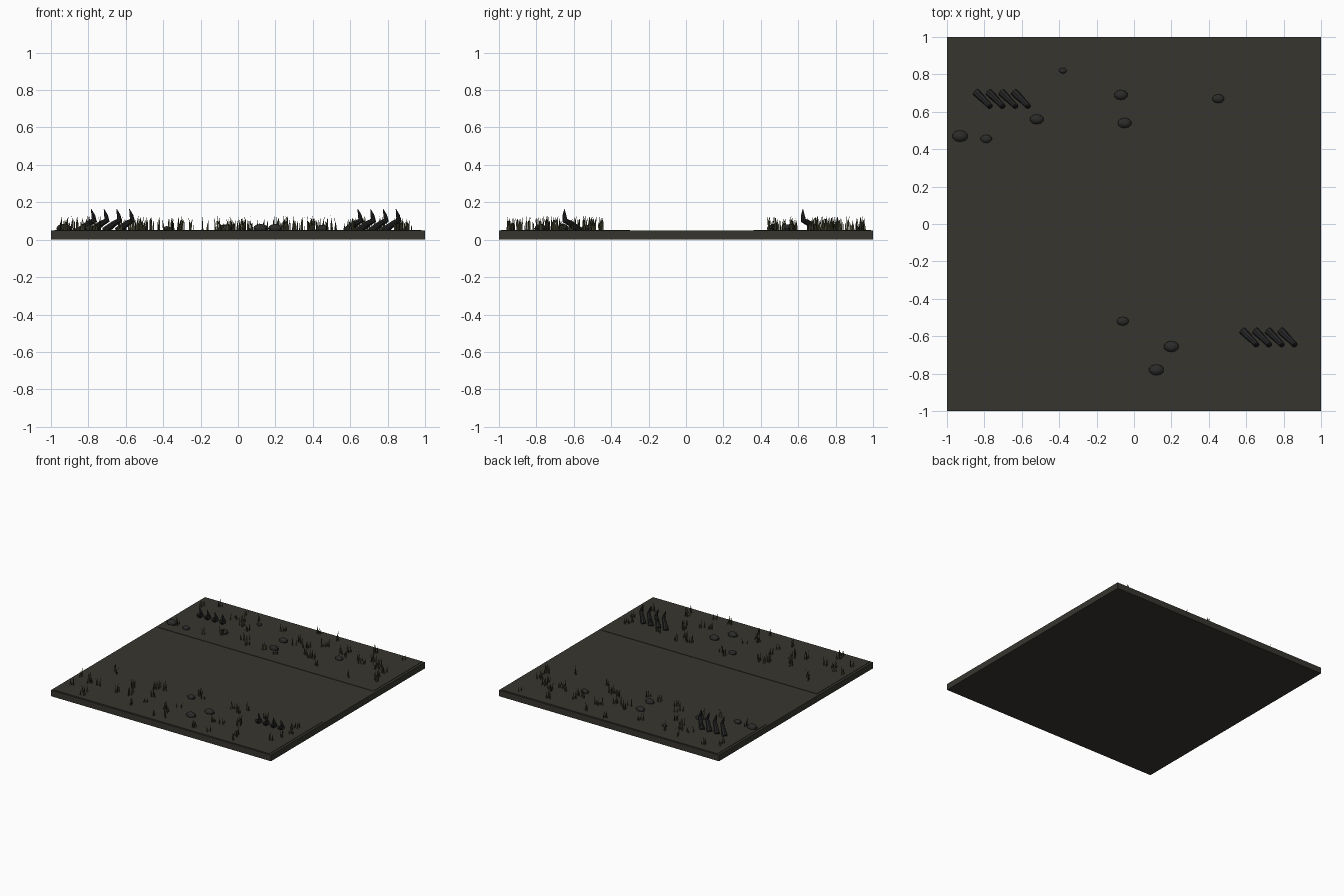
import bpy, bmesh, math, random
from mathutils import Vector

if "Cube" in bpy.data.objects:
    bpy.data.objects.remove(bpy.data.objects["Cube"])

random.seed(7)

def material(name, rgb):
    m = bpy.data.materials.new(name)
    m.diffuse_color = (*rgb, 1)
    m.use_nodes = True
    m.node_tree.nodes["Principled BSDF"].inputs["Base Color"].default_value = m.diffuse_color
    return m

EARTH = material("dark earth", (0.038, 0.036, 0.028))
GRASS = material("dull grass", (0.055, 0.055, 0.028))
STONE = material("dark stone", (0.024, 0.025, 0.023))
CLAW = material("black thorn", (0.018, 0.019, 0.018))

def finish(bm, name, mat, smooth=False):
    me = bpy.data.meshes.new(name)
    bm.to_mesh(me)
    bm.free()
    me.materials.append(mat)
    for p in me.polygons:
        p.use_smooth = smooth
    ob = bpy.data.objects.new(name, me)
    bpy.context.collection.objects.link(ob)
    return ob

def box(name, lo, hi, mat):
    bm = bmesh.new()
    bmesh.ops.create_cube(bm, size=1)
    lo, hi = Vector(lo), Vector(hi)
    for v in bm.verts:
        v.co = Vector([lo[i] + (v.co[i] + 0.5) * (hi[i] - lo[i]) for i in range(3)])
    return finish(bm, name, mat)

# Ground slab with two barely raised verges beside the path
box("ground_slab", (-1, -1, 0), (1, 1, 0.05), EARTH)
box("front_verge", (-0.98, -0.99, 0.049), (0.98, -0.30, 0.053), EARTH)
box("back_verge", (-0.98, 0.36, 0.049), (0.98, 0.99, 0.053), EARTH)

# Flattened stones: x, y, radius
for x, y, r in [(-0.93, 0.47, 0.043), (-0.79, 0.455, 0.031), (-0.52, 0.56, 0.037),
                (-0.05, 0.54, 0.038), (-0.07, 0.69, 0.037), (0.45, 0.67, 0.033),
                (-0.38, 0.82, 0.021), (-0.06, -0.52, 0.033), (0.20, -0.655, 0.041),
                (0.12, -0.78, 0.041)]:
    bm = bmesh.new()
    bmesh.ops.create_uvsphere(bm, u_segments=10, v_segments=6, radius=1)
    for v in bm.verts:
        v.co = Vector((x + v.co.x * r, y + v.co.y * r * 0.72, 0.06 + v.co.z * r * 0.6))
    finish(bm, "stone", STONE)

# Bent thorn: tapering stem that leans forward, then a tip curling upward
PATH = [((-0.085, 0.08, 0.05), 0.021), ((-0.04, 0.035, 0.085), 0.017),
        ((-0.008, 0.003, 0.103), 0.015), ((-0.014, 0.0, 0.13), 0.010),
        ((-0.025, 0.0, 0.165), 0.001)]

def thorn(x, y):
    bm = bmesh.new()
    pts = [Vector(p) for p, r in PATH]
    rings = []
    for i, (p, r) in enumerate(PATH):
        d = (pts[min(i + 1, 4)] - pts[max(i - 1, 0)]).normalized()
        u = d.cross(Vector((1, 1, 0))).normalized()
        w = d.cross(u)
        rings.append([bm.verts.new(pts[i] + Vector((x, y, 0))
                      + r * (u * math.cos(a * math.pi / 4) + w * math.sin(a * math.pi / 4)))
                      for a in range(8)])
    for a, b in zip(rings, rings[1:]):
        for k in range(8):
            bm.faces.new((a[k], a[(k + 1) % 8], b[(k + 1) % 8], b[k]))
    bm.faces.new(rings[0])
    bm.faces.new(rings[-1])
    bmesh.ops.recalc_face_normals(bm, faces=bm.faces)
    finish(bm, "thorn", CLAW)

for gx, gy in [(-0.76, 0.625), (0.665, -0.65)]:
    for i in range(4):
        thorn(gx + i * 0.068, gy)

# Grass tufts: small clumps of thin upright blades on both verges
def grass(name, side):
    bm = bmesh.new()
    for _ in range(48):
        cx = random.uniform(-0.95, 0.94)
        cy = side * random.uniform(0.44, 0.95)
        for _ in range(random.randint(3, 5)):
            p = Vector((cx + random.uniform(-0.018, 0.018),
                        cy + random.uniform(-0.018, 0.018), 0.05))
            a = random.uniform(0, math.pi)
            d = Vector((math.cos(a), math.sin(a), 0))
            h = random.uniform(0.04, 0.08)
            lean = d * random.uniform(-0.012, 0.012)
            w = 0.005
            l0, r0 = bm.verts.new(p - d * w), bm.verts.new(p + d * w)
            m = p + lean * 0.35 + Vector((0, 0, h * 0.55))
            l1, r1 = bm.verts.new(m - d * w * 0.7), bm.verts.new(m + d * w * 0.7)
            t = bm.verts.new(p + lean + Vector((0, 0, h)))
            bm.faces.new((l0, r0, r1, l1))
            bm.faces.new((l1, r1, t))
    finish(bm, name, GRASS)

grass("front_grass", -1)
grass("back_grass", 1)
